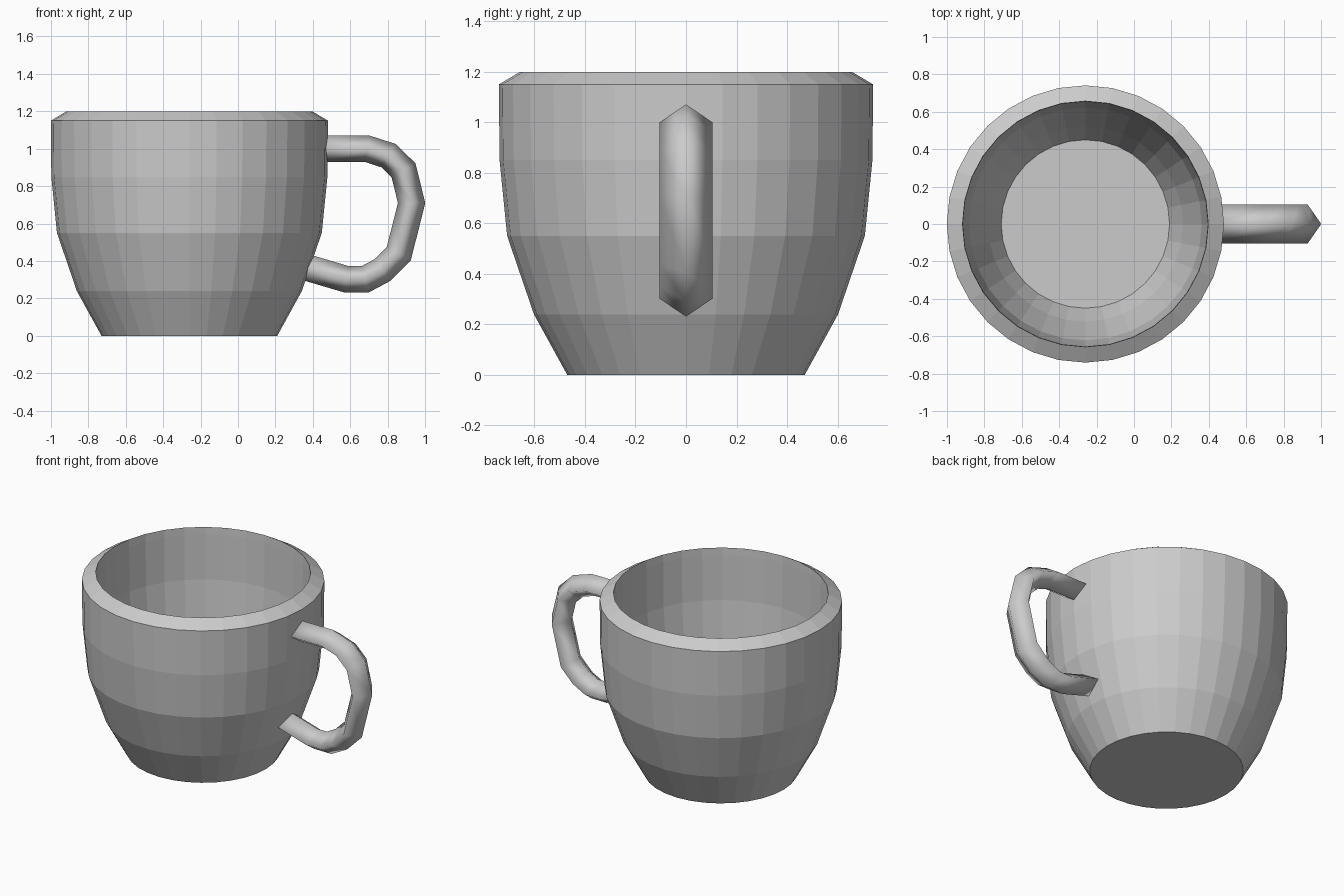
import bpy, bmesh, math
from mathutils import Vector

if "Cube" in bpy.data.objects:
    bpy.data.objects.remove(bpy.data.objects["Cube"])

CX = -0.26
SEG = 32


def finish(bm, name, smooth=False):
    bmesh.ops.recalc_face_normals(bm, faces=bm.faces)
    me = bpy.data.meshes.new(name)
    bm.to_mesh(me)
    bm.free()
    for p in me.polygons:
        p.use_smooth = smooth
    ob = bpy.data.objects.new(name, me)
    bpy.context.collection.objects.link(ob)
    return ob


def bridge(bm, a, b):
    n = len(a)
    for i in range(n):
        bm.faces.new((a[i], a[(i + 1) % n], b[(i + 1) % n], b[i]))


# Cup body: outer wall, bevelled rim, inner wall, as one turned profile
profile = [(0.47, 0), (0.602, 0.24), (0.708, 0.55), (0.738, 0.85), (0.741, 1.15),
           (0.657, 1.2), (0.655, 1.15), (0.65, 0.85), (0.622, 0.56), (0.522, 0.26), (0.45, 0.1)]
bm = bmesh.new()
rings = []
for r, z in profile:
    rings.append([bm.verts.new((CX + r * math.cos(2 * math.pi * i / SEG),
                                r * math.sin(2 * math.pi * i / SEG), z)) for i in range(SEG)])
for a, b in zip(rings, rings[1:]):
    bridge(bm, a, b)
bm.faces.new(rings[0])
bm.faces.new(rings[-1])
finish(bm, "cup_body")

# Handle: diamond section swept along a path in the xz plane, mitred at bends
path = [Vector((x, 0, z)) for x, z in [
    (0.45, 1.0), (0.69, 1.0), (0.805, 0.963), (0.885, 0.885), (0.928, 0.71),
    (0.86, 0.44), (0.77, 0.35), (0.68, 0.302), (0.58, 0.302), (0.36, 0.367)]]
HALF_W, HALF_T = 0.105, 0.071
bm = bmesh.new()
rings = []
for i, p in enumerate(path):
    d_in = (p - path[max(i - 1, 0)]).normalized() if i else (path[1] - p).normalized()
    d_out = (path[i + 1] - p).normalized() if i < len(path) - 1 else d_in
    t = (d_in + d_out).normalized()
    side = Vector((-t.z, 0, t.x)) * HALF_T / t.dot(d_in)
    across = Vector((0, HALF_W, 0))
    rings.append([bm.verts.new(p + o) for o in (side, across, -side, -across)])
for a, b in zip(rings, rings[1:]):
    bridge(bm, a, b)
bm.faces.new(rings[0])
bm.faces.new(rings[-1])
finish(bm, "handle", smooth=True)
